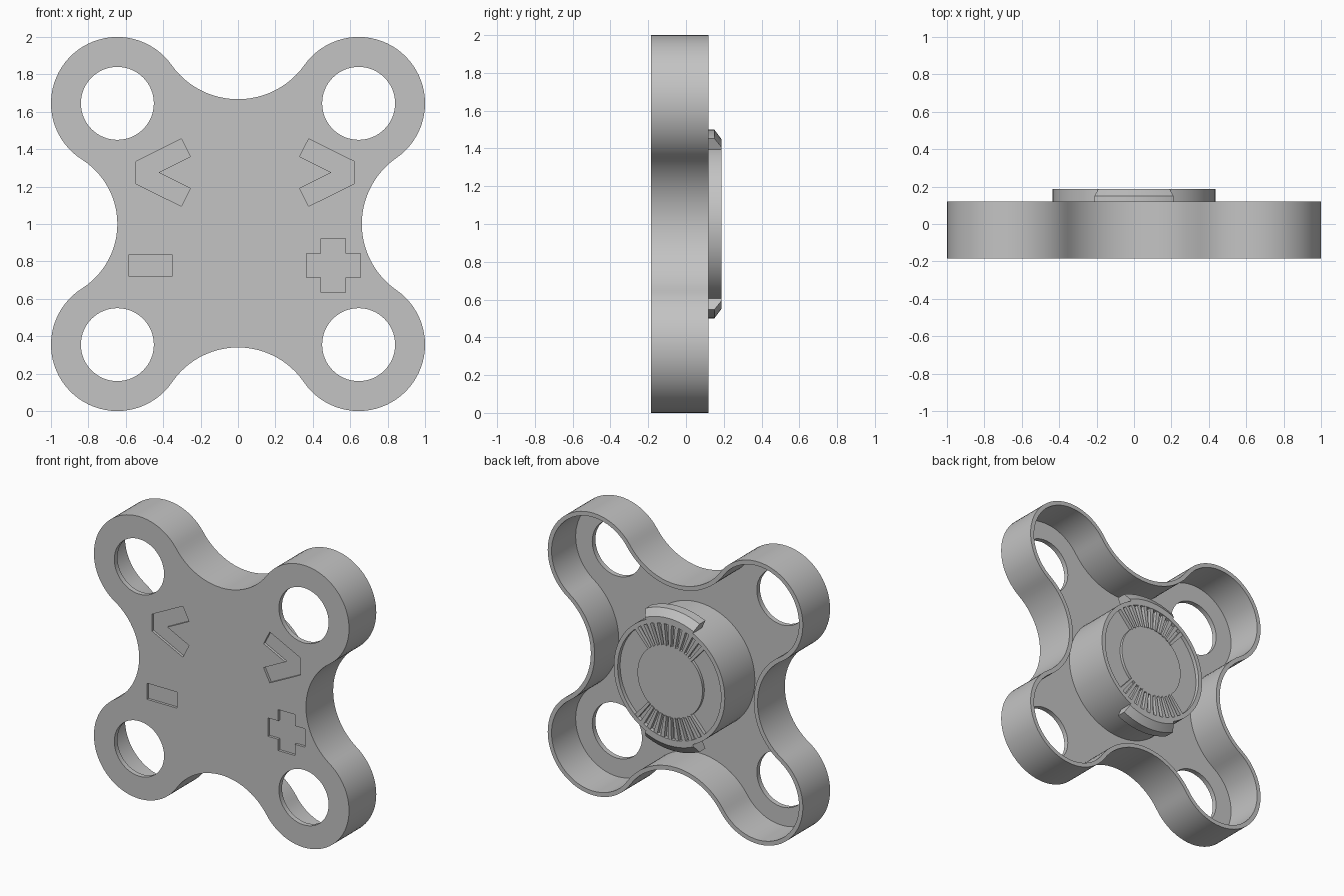
import bpy
import bmesh
from math import sin, cos, atan2, pi, radians, tau
from mathutils import Vector, Matrix

if "Cube" in bpy.data.objects:
    bpy.data.objects.remove(bpy.data.objects["Cube"])

grey = bpy.data.materials.new("plain_grey")
grey.use_nodes = True
COLOUR = (0.55, 0.55, 0.55, 1)
grey.diffuse_color = COLOUR
grey.node_tree.nodes["Principled BSDF"].inputs["Base Color"].default_value = COLOUR

FRONT, BACK, HUB_BACK = -0.185, 0.12, 0.187
PLATE, WALL = 0.035, 0.03
LOBE, LOBE_R, HOLE_R = 0.645, 0.355, 0.195


def make_object(name, bm):
    """Turn a bmesh, built around the origin, into an object centred at z = 1."""
    bmesh.ops.recalc_face_normals(bm, faces=bm.faces)
    bmesh.ops.translate(bm, verts=bm.verts, vec=(0, 0, 1))
    mesh = bpy.data.meshes.new(name)
    bm.to_mesh(mesh)
    bm.free()
    mesh.materials.append(grey)
    obj = bpy.data.objects.new(name, mesh)
    bpy.context.collection.objects.link(obj)
    return obj


def add_prism(bm, points, y0, y1):
    """Extrude an (x, z) outline from y0 to y1."""
    face = bm.faces.new([bm.verts.new((x, y0, z)) for x, z in points])
    result = bmesh.ops.extrude_face_region(bm, geom=[face], use_keep_orig=True)
    verts = [g for g in result["geom"] if isinstance(g, bmesh.types.BMVert)]
    bmesh.ops.translate(bm, verts=verts, vec=(0, y1 - y0, 0))


def prism(name, points, y0, y1):
    bm = bmesh.new()
    add_prism(bm, points, y0, y1)
    return make_object(name, bm)


def lathe(name, profile, start=0.0, sweep=tau, steps=72, closed=False):
    """Spin an (r, y) profile around the y axis."""
    bm = bmesh.new()
    turn = Matrix.Rotation(start, 3, "Y")
    verts = [bm.verts.new(turn @ Vector((r, y, 0))) for r, y in profile]
    edges = [bm.edges.new(pair) for pair in zip(verts, verts[1:])]
    if closed:
        edges.append(bm.edges.new((verts[-1], verts[0])))
    bmesh.ops.spin(bm, geom=verts + edges, cent=(0, 0, 0), axis=(0, 1, 0),
                   angle=sweep, steps=steps)
    bmesh.ops.remove_doubles(bm, verts=bm.verts, dist=0.0001)
    if closed:
        bmesh.ops.holes_fill(bm, edges=bm.edges)
    return make_object(name, bm)


def arc(centre, radius, a0, a1, count):
    return [(centre.x + radius * cos(a0 + (a1 - a0) * i / count),
             centre.y + radius * sin(a0 + (a1 - a0) * i / count))
            for i in range(count + 1)]


def angle_of(v):
    return atan2(v.y, v.x)


def outline(inset):
    """Four round lobes joined by tangent hollow arcs."""
    lobes, hollows = [], []
    for k, dip in enumerate((0.667, 0.645, 0.66, 0.662)):  # top, -x, bottom, +x
        a = pi / 4 + k * pi / 2
        lobes.append(Vector((cos(a), sin(a))) * LOBE * 2 ** 0.5)
        e = dip - LOBE
        radius = (LOBE ** 2 - LOBE_R ** 2 + e * e) / (2 * LOBE_R - 2 * e)
        axis = a + pi / 4
        hollows.append((Vector((cos(axis), sin(axis))) * (radius + dip), radius))
    points = []
    for k in range(4):
        lobe, (hollow, radius) = lobes[k], hollows[k]
        a0 = angle_of(hollows[k - 1][0] - lobe)
        a1 = a0 + (angle_of(hollow - lobe) - a0) % tau
        points += arc(lobe, LOBE_R - inset, a0, a1, 40)
        b0 = angle_of(lobe - hollow)
        b1 = b0 - (b0 - angle_of(lobes[(k + 1) % 4] - hollow)) % tau
        points += arc(hollow, radius + inset, b0, b1, 24)[1:-1]
    return points


def cut(target, cutter):
    mod = target.modifiers.new("cut", "BOOLEAN")
    mod.operation, mod.solver, mod.object = "DIFFERENCE", "EXACT", cutter
    graph = bpy.context.evaluated_depsgraph_get()
    mesh = bpy.data.meshes.new_from_object(target.evaluated_get(graph))
    target.modifiers.clear()
    target.data = mesh
    bpy.data.objects.remove(cutter)


# Shell: outer block, hollowed from the back
shell = prism("shell", outline(0), FRONT, BACK)
cut(shell, prism("cavity", outline(WALL), FRONT + PLATE, BACK + 0.1))

# Round hole in each lobe
for sx in (-1, 1):
    for sz in (-1, 1):
        ring = arc(Vector((sx * LOBE, sz * LOBE)), HOLE_R, 0, tau, 64)[:-1]
        cut(shell, prism("hole", ring, FRONT - 0.1, FRONT + 0.1))

# Shallow engraved marks on the front
arrow = [(0.12, 0.06), (-0.122, 0.18), (-0.17, 0.085), (0, 0),
         (-0.17, -0.085), (-0.122, -0.18), (0.12, -0.06)]
w, l = 0.065, 0.145
cross = [(-w, -l), (w, -l), (w, -w), (l, -w), (l, w), (w, w),
         (w, l), (-w, l), (-w, w), (-l, w), (-l, -w), (-w, -w)]
bar = [(-0.118, -0.057), (0.118, -0.057), (0.118, 0.057), (-0.118, 0.057)]
marks = [(arrow, 1, 0.5, 0.275), (arrow, -1, -0.425, 0.275),
         (cross, 1, 0.51, -0.222), (bar, 1, -0.467, -0.222)]
for shape, flip, x, z in marks:
    placed = [(x + flip * px, z + pz) for px, pz in shape]
    cut(shell, prism("mark", placed, FRONT - 0.1, FRONT + 0.018))

# Central hub with rim, sunken ring and raised disc
FLOOR = HUB_BACK - 0.028
hub = lathe("hub", [(0.435, FRONT + 0.02), (0.435, HUB_BACK), (0.405, HUB_BACK),
                    (0.405, FLOOR), (0.255, FLOOR), (0.255, HUB_BACK - 0.008),
                    (0, HUB_BACK - 0.008)])

# Locking tabs and radial teeth above and below the hub centre
parts = [shell, hub]
teeth = bmesh.new()
COUNT, HALF = 11, radians(42)
for side, label in ((1, "upper"), (-1, "lower")):
    parts.append(lathe(label + "_tab",
                       [(0.425, 0.085), (0.5, 0.085), (0.5, 0.15),
                        (0.45, HUB_BACK), (0.425, HUB_BACK)],
                       -side * pi / 2 - radians(25), radians(50), 16, True))
    pitch = 2 * HALF / (COUNT - 0.5)
    for i in range(COUNT):
        a0 = side * pi / 2 - HALF + i * pitch
        a1 = a0 + pitch / 2
        wedge = [(r * cos(a), r * sin(a)) for r, a in
                 ((0.25, a0), (0.41, a0), (0.41, a1), (0.25, a1))]
        add_prism(teeth, wedge, FLOOR - 0.01, HUB_BACK - 0.003)
parts.append(make_object("ratchet_teeth", teeth))

# Smooth curved walls, keep hard edges
bpy.ops.object.select_all(action="DESELECT")
for obj in parts:
    obj.select_set(True)
bpy.context.view_layer.objects.active = shell
bpy.ops.object.shade_smooth_by_angle(angle=radians(30))
